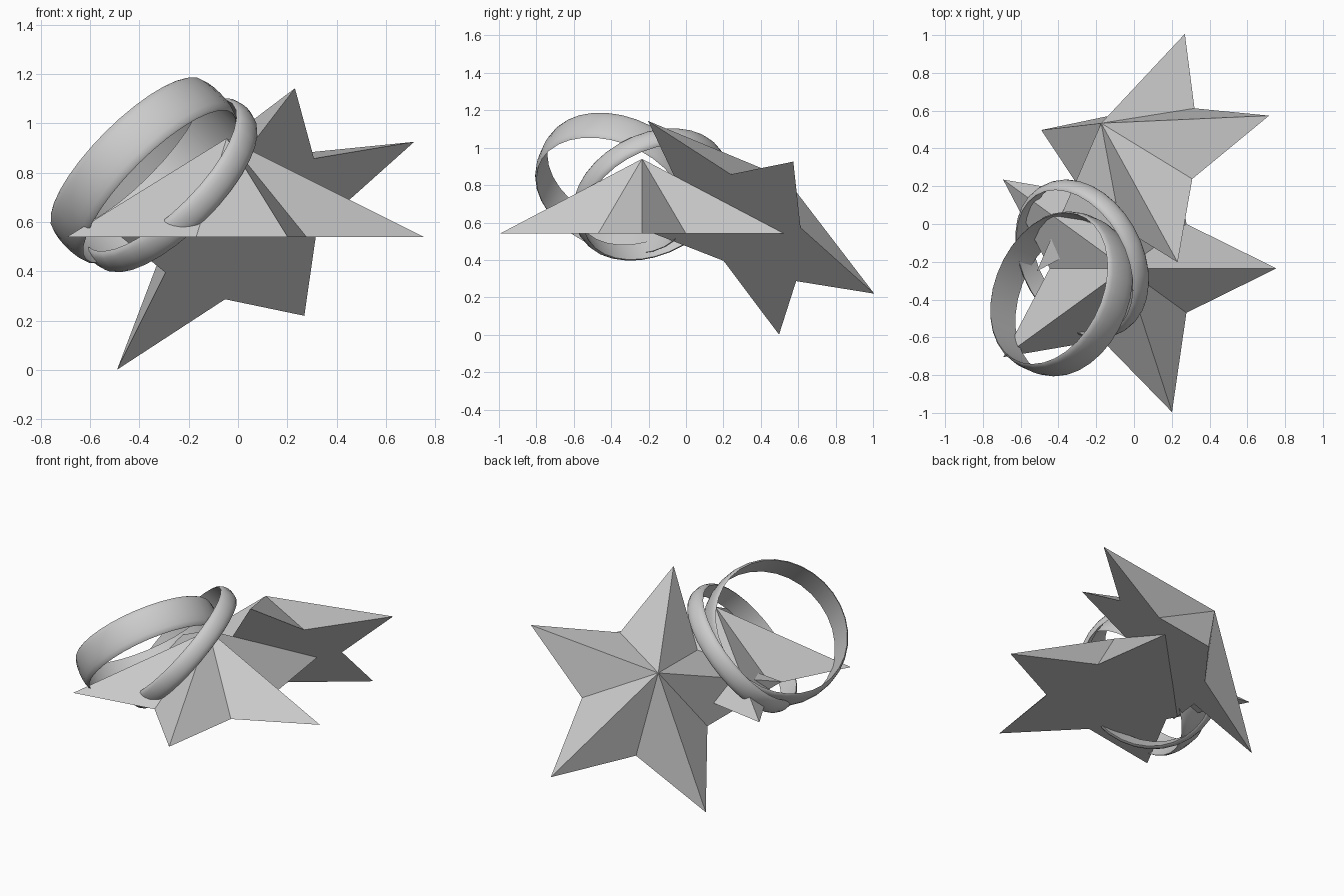
import bpy, bmesh
from math import cos, sin, pi, radians
from mathutils import Vector, Matrix

cube = bpy.data.objects.get("Cube")
if cube:
    bpy.data.objects.remove(cube, do_unlink=True)

# One plain grey for everything
grey = bpy.data.materials.new("plain_grey")
grey.use_nodes = True
colour = (0.6, 0.6, 0.6, 1)
grey.diffuse_color = colour
grey.node_tree.nodes["Principled BSDF"].inputs["Base Color"].default_value = colour


def frame(centre, axis, start):
    """Placement whose local z is the axis and local x is close to start."""
    z = Vector(axis).normalized()
    x = Vector(start)
    x = (x - z * x.dot(z)).normalized()
    y = z.cross(x)
    rotation = Matrix((x, y, z)).transposed().to_4x4()
    return Matrix.Translation(centre) @ rotation


def finish(name, bm, placement):
    bmesh.ops.recalc_face_normals(bm, faces=bm.faces)
    mesh = bpy.data.meshes.new(name)
    bm.to_mesh(mesh)
    bm.free()
    mesh.materials.append(grey)
    obj = bpy.data.objects.new(name, mesh)
    obj.matrix_world = placement
    bpy.context.collection.objects.link(obj)
    return obj


def make_star(name, placement, outer=0.8, inner=0.4, height=0.4):
    """Five-pointed pyramid with a flat closed base."""
    bm = bmesh.new()
    rim = []
    for i in range(10):
        r = inner if i % 2 else outer
        rim.append(bm.verts.new((r * cos(i * pi / 5), r * sin(i * pi / 5), 0)))
    apex = bm.verts.new((0, 0, height))
    for i in range(10):
        bm.faces.new((rim[i], rim[(i + 1) % 10], apex))
    bm.faces.new(rim[::-1])
    return finish(name, bm, placement)


def make_ring(name, placement, radius, width, bulge, segments=32, steps=8):
    """Band with a straight inside and a domed outside, meeting at sharp rims."""
    bm = bmesh.new()
    profile = [(radius + bulge * sin(pi * k / steps), -width / 2 * cos(pi * k / steps))
               for k in range(steps + 1)]
    loops = []
    for i in range(segments):
        a = 2 * pi * i / segments
        loops.append([bm.verts.new((r * cos(a), r * sin(a), z)) for r, z in profile])
    n = len(profile)
    for i in range(segments):
        this, following = loops[i], loops[(i + 1) % segments]
        for k in range(n):
            j = (k + 1) % n
            bm.faces.new((this[k], following[k], following[j], this[j]))
    obj = finish(name, bm, placement)
    bpy.ops.object.select_all(action="DESELECT")
    obj.select_set(True)
    bpy.context.view_layer.objects.active = obj
    bpy.ops.object.shade_smooth_by_angle(angle=radians(40))
    return obj


# Stars: one lying level, one tilted backwards
make_star("level_star", frame((-0.046, -0.235, 0.54), (0, 0, 1), (1, 0, 0)))
make_star("tilted_star", frame((0.042, 0.325, 0.572), (-0.539, 0.521, 0.66),
                               (0.188, -0.525, 0.568)))

# Interlocking rings: a wide one and a narrow one
make_ring("wide_ring", frame((-0.384, -0.37, 0.81), (-0.675, 0.3, 0.675), (0, 1, 0)),
          radius=0.42, width=0.196, bulge=0.022)
make_ring("narrow_ring", frame((-0.275, -0.185, 0.75), (-0.66, -0.35, 0.66), (0, 1, 0)),
          radius=0.412, width=0.12, bulge=0.03)
